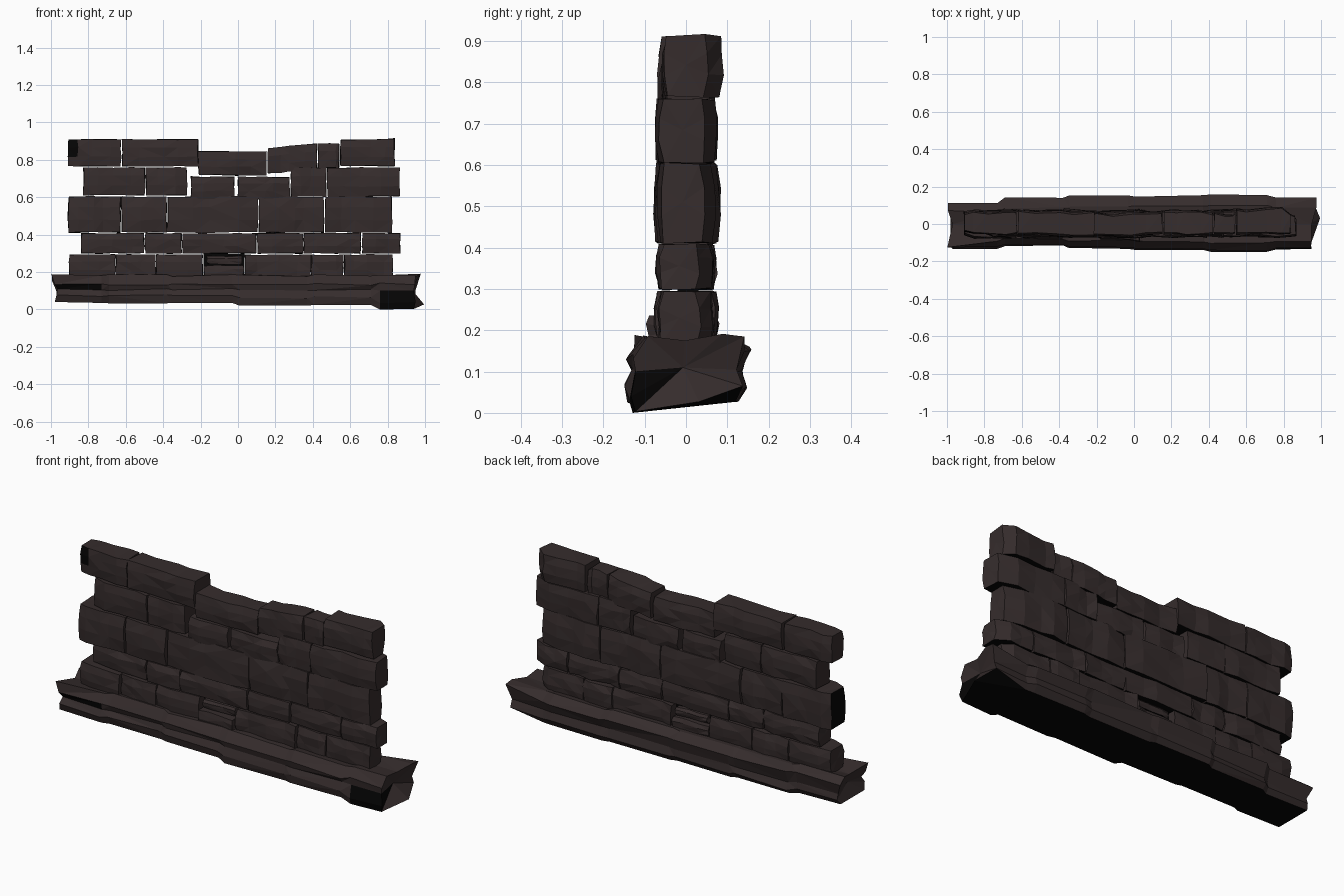
import bpy, bmesh, random
from mathutils import Vector

random.seed(7)


def mat(name, rgb):
    m = bpy.data.materials.new(name)
    m.diffuse_color = (*rgb, 1)
    return m


stone = mat("dark brown stone", (0.036, 0.0255, 0.0255))
soot = mat("black stone", (0.0015, 0.0013, 0.0013))


def loft(name, rings, dark=lambda c, n: n.z < -0.8, dent=0.0):
    """Skin a row of equal cross-sections; dent pulls the end caps inward."""
    bm = bmesh.new()
    vs = [[bm.verts.new(p) for p in ring] for ring in rings]
    n = len(vs[0])
    for a, b in zip(vs, vs[1:]):
        for i in range(n):
            j = (i + 1) % n
            bm.faces.new((a[i], a[j], b[j], b[i]))
    for ring, s in ((vs[0], 1), (vs[-1], -1)):
        mid = sum((v.co for v in ring), Vector()) / n
        hub = bm.verts.new(mid + Vector((s * dent, 0, 0)))
        for i in range(n):
            bm.faces.new((ring[i], ring[(i + 1) % n], hub))
    bmesh.ops.triangulate(bm, faces=bm.faces[:])
    bmesh.ops.recalc_face_normals(bm, faces=bm.faces[:])
    for f in bm.faces:
        f.normal_update()
        f.material_index = int(dark(f.calc_center_median(), f.normal))
    me = bpy.data.meshes.new(name)
    bm.to_mesh(me)
    bm.free()
    me.materials.append(stone)
    me.materials.append(soot)
    ob = bpy.data.objects.new(name, me)
    bpy.context.collection.objects.link(ob)
    return ob


def jit(a):
    return random.uniform(-a, a)


def brick_dark(c, n):
    """Bed undersides, one chipped top corner and one sooty end."""
    return (n.z < -0.8
            or (c.x < -0.84 and 0.8 < c.z < 0.9 and n.y < -0.5)
            or (c.x < -0.88 and 0.42 < c.z < 0.6 and n.x < -0.7))


def brick(name, x0, x1, z0, z1, front, back, z1r=None, z0r=None):
    """Rough hewn stone: wavy front and back, nearly flat bed faces."""
    z1r = z1 if z1r is None else z1r
    z0r = z0 if z0r is None else z0r
    segs = 4 if x1 - x0 > 0.25 else 3
    f0, b0 = front + jit(0.005), back + jit(0.005)
    rings = []
    for s in range(segs + 1):
        t = s / segs
        end = s in (0, segs)
        lo, hi = z0 + (z0r - z0) * t, z1 + (z1r - z1) * t
        x = x0 + (x1 - x0) * t + (0 if end else jit(0.025))
        fs, bs = f0 + jit(0.008), b0 + jit(0.008)
        if s == segs and x1 > 0.8:      # worn wall ends
            bs -= 0.03
        if s == 0 and x0 < -0.8:
            fs += 0.018
        ring = []
        for h, inset in ((0, 0.004), (0.35, -0.002), (0.7, -0.002), (1, 0.006)):
            ring.append((x + jit(0.004), fs + inset + jit(0.004), lo + (hi - lo) * h + jit(0.003)))
        for h, inset in ((1, 0.006), (0.7, -0.002), (0.35, -0.002), (0, 0.004)):
            ring.append((x + jit(0.004), bs - inset + jit(0.004), lo + (hi - lo) * h + jit(0.003)))
        rings.append(ring)
    return loft(name, rings, brick_dark)


# Regular courses: bottom, top, front, back, joint positions
courses = [
    (0.165, 0.293, -0.066, 0.068, (-0.905, -0.655, -0.44, -0.185)),
    (0.165, 0.293, -0.066, 0.068, (0.035, 0.39, 0.565, 0.83)),
    (0.300, 0.408, -0.060, 0.064, (-0.84, -0.50, -0.30, 0.10, 0.35, 0.66, 0.87)),
    (0.412, 0.603, -0.068, 0.072, (-0.91, -0.625, -0.38, 0.11, 0.463, 0.825)),
    (0.612, 0.758, -0.064, 0.066, (-0.83, -0.495, -0.27)),
    (0.605, 0.758, -0.064, 0.068, (0.28, 0.475, 0.865)),
    (0.766, 0.910, -0.056, 0.064, (-0.91, -0.623, -0.21)),
]
for c, (z0, z1, f, b, xs) in enumerate(courses):
    for i, (a, d) in enumerate(zip(xs, xs[1:])):
        brick(f"wall_brick_{c}_{i}", a + 0.003, d - 0.003, z0, z1, f, b)

# Odd bricks: sunken middle, sagging top
odd = [
    (-0.18, 0.03, 0.165, 0.235, -0.085, 0.07, 0.235, 0.165),
    (-0.165, 0.02, 0.243, 0.285, -0.05, 0.06, 0.285, 0.243),
    (-0.25, -0.02, 0.592, 0.71, -0.068, 0.058, 0.71, 0.592),
    (0.0, 0.275, 0.59, 0.71, -0.064, 0.062, 0.708, 0.59),
    (-0.21, 0.15, 0.72, 0.848, -0.058, 0.05, 0.842, 0.715),
    (0.16, 0.42, 0.728, 0.86, -0.054, 0.058, 0.888, 0.745),
    (0.428, 0.54, 0.757, 0.887, -0.048, 0.056, 0.885, 0.757),
    (0.548, 0.836, 0.768, 0.908, -0.053, 0.078, 0.914, 0.765),
]
for i, o in enumerate(odd):
    brick(f"odd_brick_{i}", *o)

# Dark backing inside the sunken hole
bpy.ops.mesh.primitive_cube_add(size=1, location=(-0.075, 0.005, 0.235))
core = bpy.context.object
core.name = "hole_core"
core.scale = (0.22, 0.05, 0.13)
core.data.materials.append(soot)

# Footing: long rough stones, each station is x, front, back, bottom
footing = [
    (-0.98, -0.13, 0.11, 0.04), (-0.73, -0.13, 0.11, 0.035),
    (-0.69, -0.115, 0.14, 0.033), (-0.38, -0.115, 0.14, 0.033),
    (-0.35, -0.13, 0.155, 0.035), (-0.03, -0.13, 0.155, 0.035),
    (0.01, -0.14, 0.15, 0.02), (0.37, -0.14, 0.15, 0.02),
    (0.41, -0.152, 0.158, 0.025), (0.71, -0.152, 0.155, 0.025),
    (0.76, -0.138, 0.145, 0.0), (0.95, -0.135, 0.145, 0.003),
]
rings = []
last = len(footing) - 1
# Flare of the two tips, one x offset per profile point
left_dx = (0, 0.01, 0.015, 0, -0.018, 0.01, -0.015, -0.015, 0.01, 0.01, 0)
right_dx = (-0.01, 0.0, -0.01, -0.005, 0.0, 0.0, 0.025, 0.025, 0.0, 0.0, 0.045)
for k, (x, f, b, lo) in enumerate(footing):
    prof = [(f * 0.92, lo), (f, lo + 0.04), (f * 0.88, 0.105), (f * 0.94, 0.135),
            (f * 0.68, 0.183), (0, 0.172), (b * 0.62, 0.185), (b, 0.155),
            (b * 0.86, 0.10), (b * 0.93, 0.06), (b * 0.8, max(lo, 0.027))]
    ring = []
    for i, (y, z) in enumerate(prof):
        dx = left_dx[i] if k == 0 else right_dx[i] if k == last else 0
        if k == 0 and i == 4:
            y = -0.125                       # sharp top corner on the left
        if k == last and i == 7:
            z = 0.18                         # sharp top corner on the right
        if k == last and i == 10:
            y = 0.03                         # low toe in the middle of the end
        zj = 0 if i in (0, 10) else jit(0.007)
        ring.append((x + dx, y + jit(0.004), z + zj))
    rings.append(ring)


def footing_dark(c, n):
    """Underside, right toe and left chipped front."""
    return (n.z < -0.85 or (c.x > 0.78 and c.y < -0.05 and c.z < 0.095)
            or (c.x < -0.8 and n.y < -0.3 and 0.11 < c.z < 0.15))


loft("footing", rings, footing_dark, dent=0.03)
